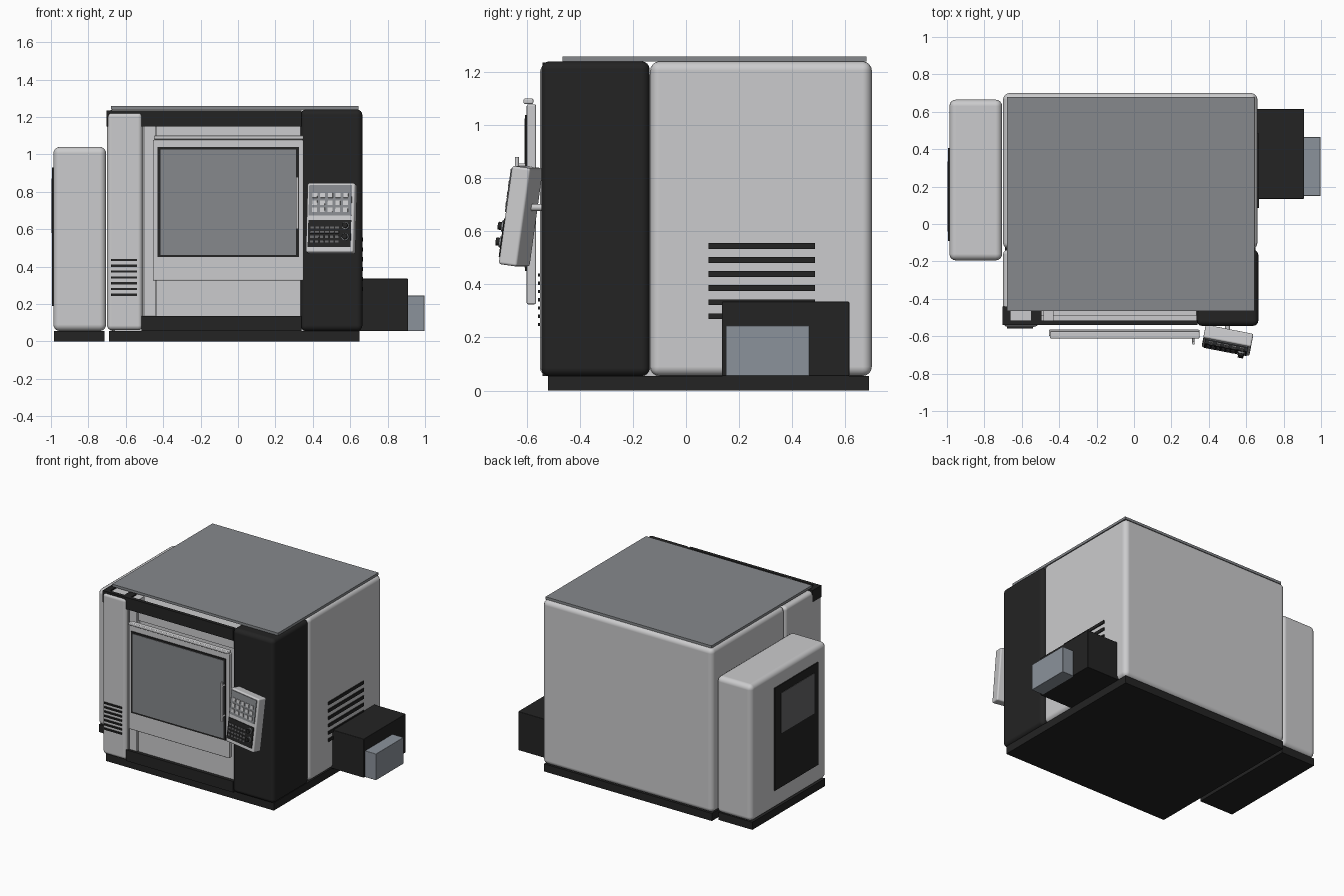
import bpy
import bmesh
from math import radians
from mathutils import Matrix, Vector

if "Cube" in bpy.data.objects:
    bpy.data.objects.remove(bpy.data.objects["Cube"], do_unlink=True)


def material(name, r, g, b):
    m = bpy.data.materials.new(name)
    m.use_nodes = True
    m.diffuse_color = (r, g, b, 1)
    bsdf = m.node_tree.nodes["Principled BSDF"]
    bsdf.inputs["Base Color"].default_value = (r, g, b, 1)
    bsdf.inputs["Roughness"].default_value = 0.6
    return m


LIGHT = material("light_grey", 0.60, 0.60, 0.61)
BLACK = material("black", 0.017, 0.017, 0.017)
GREY = material("mid_grey", 0.24, 0.25, 0.265)
BLUE_GREY = material("blue_grey", 0.26, 0.29, 0.33)
SCREEN = material("screen_grey", 0.13, 0.13, 0.135)


def add_object(name, bm, mat, matrix):
    mesh = bpy.data.meshes.new(name)
    bm.to_mesh(mesh)
    bm.free()
    mesh.materials.append(mat)
    obj = bpy.data.objects.new(name, mesh)
    obj.matrix_world = matrix
    bpy.context.collection.objects.link(obj)
    return obj


def box(name, xs, ys, zs, mat, bevel=0, frame=Matrix()):
    """Box between coordinate pairs, optionally with rounded edges."""
    size = Vector((xs[1] - xs[0], ys[1] - ys[0], zs[1] - zs[0]))
    centre = Vector((sum(xs), sum(ys), sum(zs))) / 2
    bm = bmesh.new()
    bmesh.ops.create_cube(bm, size=1)
    bmesh.ops.scale(bm, vec=size, verts=bm.verts)
    obj = add_object(name, bm, mat, frame @ Matrix.Translation(centre))
    if bevel:
        for p in obj.data.polygons:
            p.use_smooth = True
        mod = obj.modifiers.new("rounded_edges", "BEVEL")
        mod.width = bevel
        mod.segments = 4
        mod.harden_normals = True
    return obj


def rod(name, centre, axis, radius, length, mat, frame=Matrix()):
    """Cylinder along the given axis."""
    bm = bmesh.new()
    bmesh.ops.create_cone(bm, cap_ends=True, segments=20, radius1=radius,
                          radius2=radius, depth=length)
    for f in bm.faces:
        f.smooth = len(f.verts) == 4
    for e in bm.edges:
        e.smooth = all(f.smooth for f in e.link_faces)
    turn = Vector((0, 0, 1)).rotation_difference(Vector(axis)).to_matrix().to_4x4()
    return add_object(name, bm, mat, frame @ Matrix.Translation(centre) @ turn)


# Plinths
box("base", (-0.69, 0.65), (-0.52, 0.69), (0, 0.055), BLACK)
box("cabinet_base", (-0.985, -0.715), (-0.18, 0.65), (0, 0.055), BLACK)

# Main enclosure
box("rear_housing", (-0.7, 0.66), (-0.135, 0.7), (0.055, 1.24), LIGHT, 0.035)
box("front_right_column", (0.335, 0.665), (-0.545, -0.137), (0.055, 1.24), BLACK, 0.03)
box("front_left_column", (-0.7, -0.51), (-0.55, -0.137), (0.06, 1.225), LIGHT, 0.025)
box("inner_body", (-0.66, 0.62), (-0.49, -0.1), (0.055, 1.19), LIGHT)
box("roof", (-0.68, 0.645), (-0.465, 0.68), (1.24, 1.258), GREY)

# Front surround behind the door
box("left_pillar", (-0.53, -0.44), (-0.525, -0.48), (0.135, 1.15), LIGHT, 0.004)
box("pillar_seam", (-0.505, -0.499), (-0.528, -0.52), (0.135, 1.15), SCREEN)
box("upper_panel", (-0.435, 0.335), (-0.515, -0.48), (1.08, 1.15), LIGHT)
box("lower_panel", (-0.435, 0.335), (-0.515, -0.48), (0.135, 0.4), LIGHT)
box("sill", (-0.515, 0.34), (-0.54, -0.48), (0.055, 0.135), BLACK)
box("header", (-0.7, 0.34), (-0.54, -0.515), (1.15, 1.235), BLACK)
box("header_return", (-0.702, -0.66), (-0.54, -0.44), (1.15, 1.235), BLACK)
for x0, x1 in ((-0.55, -0.495), (-0.485, -0.43)):
    bar_colour = BLACK if x0 < -0.5 else LIGHT
    box("header_bracket", (x0, x1), (-0.515, -0.45), (1.17, 1.232), bar_colour)

# Sliding door with window, top rail and handle
box("door", (-0.455, 0.35), (-0.6, -0.565), (0.325, 1.078), LIGHT, 0.006)
box("door_rail", (-0.45, 0.35), (-0.612, -0.575), (1.08, 1.1), LIGHT, 0.006)
box("window_frame", (-0.43, 0.325), (-0.606, -0.597), (0.45, 1.038), BLACK)
box("window_glass", (-0.415, 0.31), (-0.609, -0.6), (0.463, 1.025), GREY)
rod("door_handle", (0.317, -0.637, 0.74), (0, 0, 1), 0.008, 0.28, LIGHT)
for z in (0.63, 0.85):
    rod("handle_mount", (0.317, -0.62, z), (0, 1, 0), 0.006, 0.04, LIGHT)

# Ventilation slats
for i in range(7):
    z = 0.435 - i * 0.031
    box("column_slat", (-0.68, -0.54), (-0.558, -0.549), (z - 0.006, z + 0.006), BLACK)
for i in range(6):
    z = 0.545 - i * 0.053
    box("side_slat", (0.658, 0.667), (0.085, 0.485), (z - 0.011, z + 0.011), BLACK)

# Electrical cabinet with display
box("cabinet", (-0.987, -0.705), (-0.195, 0.665), (0.055, 1.04), LIGHT, 0.035)
box("cabinet_panel", (-0.994, -0.985), (-0.09, 0.405), (0.19, 0.93), BLACK)
box("cabinet_screen", (-0.997, -0.99), (-0.04, 0.335), (0.58, 0.87), SCREEN)

# Chip outlet
box("outlet_housing", (0.64, 0.91), (0.135, 0.615), (0.055, 0.335), BLACK, 0.004)
box("outlet_bin", (0.9, 0.997), (0.15, 0.465), (0.055, 0.245), BLUE_GREY, 0.003)

# Tilted control pendant
pendant = (Matrix.Translation((0.5, -0.622, 0.657))
           @ Matrix.Rotation(radians(-11), 4, "Z")
           @ Matrix.Rotation(radians(-8), 4, "X"))
rod("pendant_arm", (0.5, -0.56, 0.69), (0, 1, 0), 0.013, 0.08, LIGHT)
box("pendant_body", (-0.13, 0.13), (-0.036, 0.036), (-0.187, 0.187), LIGHT, 0.01, pendant)
box("pendant_display", (-0.118, 0.115), (-0.041, -0.034), (0.01, 0.175), GREY, 0, pendant)
box("pendant_keypad", (-0.118, 0.115), (-0.041, -0.034), (-0.16, -0.015), BLACK, 0, pendant)
for row in range(3):
    for col in range(5):
        x, z = -0.085 + col * 0.042, 0.118 - row * 0.039
        box("soft_key", (x - 0.013, x + 0.013), (-0.046, -0.039),
            (z - 0.012, z + 0.012), LIGHT, 0, pendant)
for row in range(4):
    for col in range(6):
        x, z = -0.095 + col * 0.027, -0.055 - row * 0.025
        box("key", (x - 0.01, x + 0.01), (-0.045, -0.039),
            (z - 0.006, z + 0.006), SCREEN, 0, pendant)
for z in (-0.045, -0.105):
    rod("dial_ring", (0.085, -0.044, z), (0, 1, 0), 0.021, 0.012, GREY, pendant)
    rod("dial", (0.085, -0.052, z), (0, 1, 0), 0.015, 0.024, BLACK, pendant)
